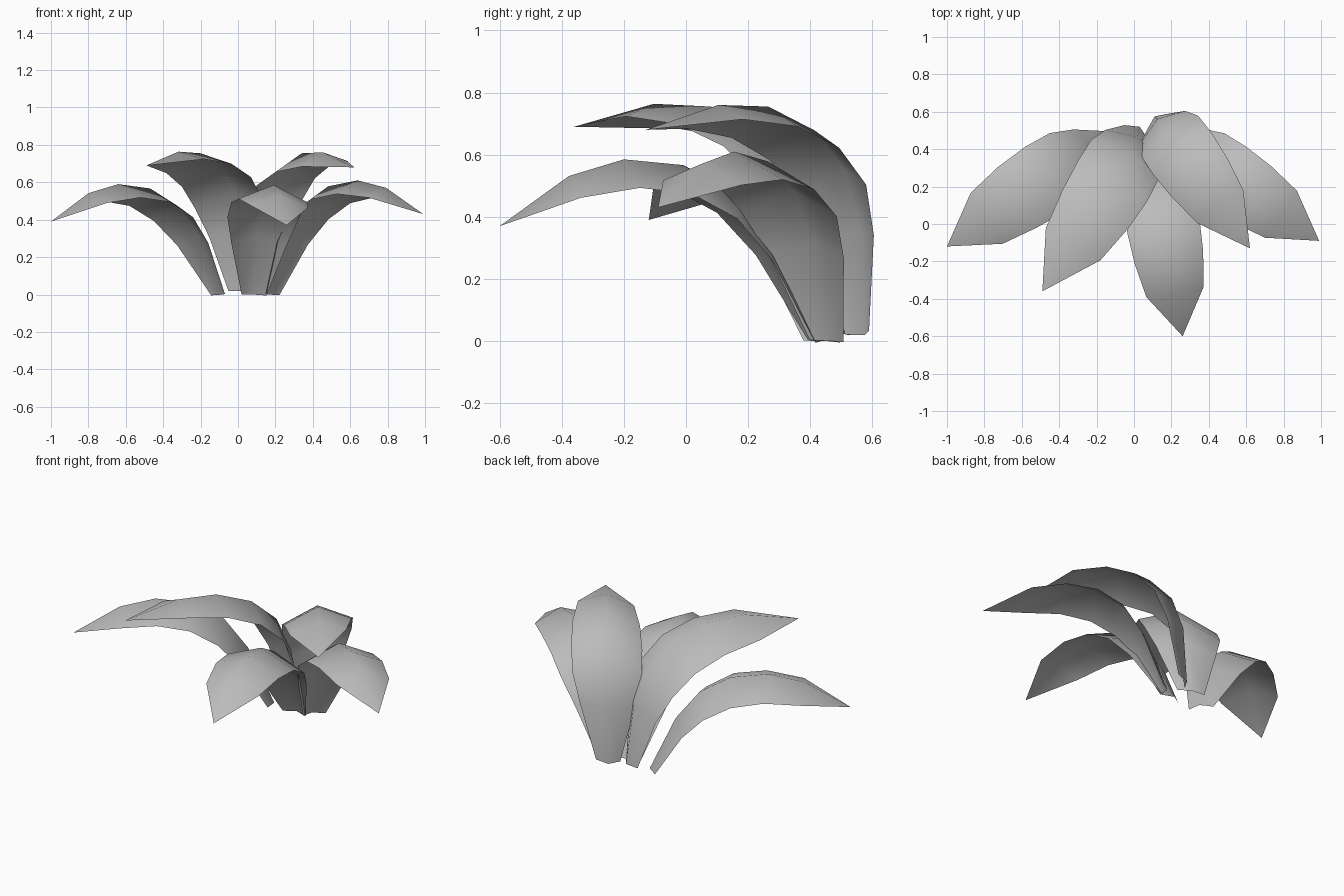
import bpy
import bmesh
from mathutils import Vector

if "Cube" in bpy.data.objects:
    bpy.data.objects.remove(bpy.data.objects["Cube"])

leaf_grey = bpy.data.materials.new("leaf_grey")
leaf_grey.use_nodes = True
colour = (0.5, 0.5, 0.5, 1)
leaf_grey.diffuse_color = colour
leaf_grey.node_tree.nodes["Principled BSDF"].inputs["Base Color"].default_value = colour

# Arched leaf rows: rib (along, up), edge (along, up), half width
ROWS = [
    ((0, 0), (0.03, 0), 0.065),
    ((0.11, 0.31), (0.15, 0.27), 0.145),
    ((0.22, 0.475), (0.25, 0.405), 0.185),
    ((0.37, 0.57), (0.385, 0.49), 0.19),
    ((0.56, 0.60), (0.55, 0.52), 0.18),
    ((0.745, 0.56), (0.74, 0.50), 0.15),
]
CREST = Vector((0.56, 0.60))
TIP = Vector((0.99, 0.42))


def make_leaf(name, base, crest, tip, tilt):
    """Fit the arched leaf so its rib runs from base over crest to tip."""
    base, crest, tip = Vector(base), Vector(crest), Vector(tip)
    to_crest, to_tip = crest - base, tip - base
    scale = to_tip.length / TIP.length
    side = Vector((-to_tip.y, to_tip.x, 0)).normalized()
    side = (side + Vector((0, 0, tilt))).normalized() * scale
    det = TIP.cross(CREST)

    def place(profile, across):
        point = Vector(profile)
        return (base + to_tip * (point.cross(CREST) / det)
                + to_crest * (TIP.cross(point) / det) + side * across)

    bm = bmesh.new()
    strips = []
    for rib, edge, half in ROWS:
        strips.append([bm.verts.new(place(edge, -half)),
                       bm.verts.new(place(rib, 0)),
                       bm.verts.new(place(edge, half))])
    end = bm.verts.new(tip)
    for lower, upper in zip(strips, strips[1:]):
        for i in range(2):
            bm.faces.new((lower[i], upper[i], upper[i + 1], lower[i + 1]))
    last = strips[-1]
    for i in range(2):
        bm.faces.new((last[i], end, last[i + 1]))
    mesh = bpy.data.meshes.new(name)
    bm.to_mesh(mesh)
    bm.free()
    mesh.materials.append(leaf_grey)
    mesh.shade_smooth()
    leaf = bpy.data.objects.new(name, mesh)
    bpy.context.collection.objects.link(leaf)


# Low leaves
make_leaf("left_low_leaf", (0.16, 0.47, 0), (0.64, 0.155, 0.61), (0.99, -0.09, 0.43), -0.05)
make_leaf("right_low_leaf", (-0.08, 0.455, 0), (-0.64, 0.14, 0.59), (-1, -0.12, 0.39), 0.05)
make_leaf("front_leaf", (0.08, 0.435, 0), (0.19, -0.2, 0.585), (0.26, -0.6, 0.37), -0.05)

# Tall leaves
make_leaf("left_tall_leaf", (0.11, 0.575, 0.02), (0.34, 0.265, 0.755), (0.62, -0.13, 0.68), 0.1)
make_leaf("right_tall_leaf", (0.03, 0.52, 0.02), (-0.2, 0.08, 0.755), (-0.49, -0.36, 0.69), 0.12)
